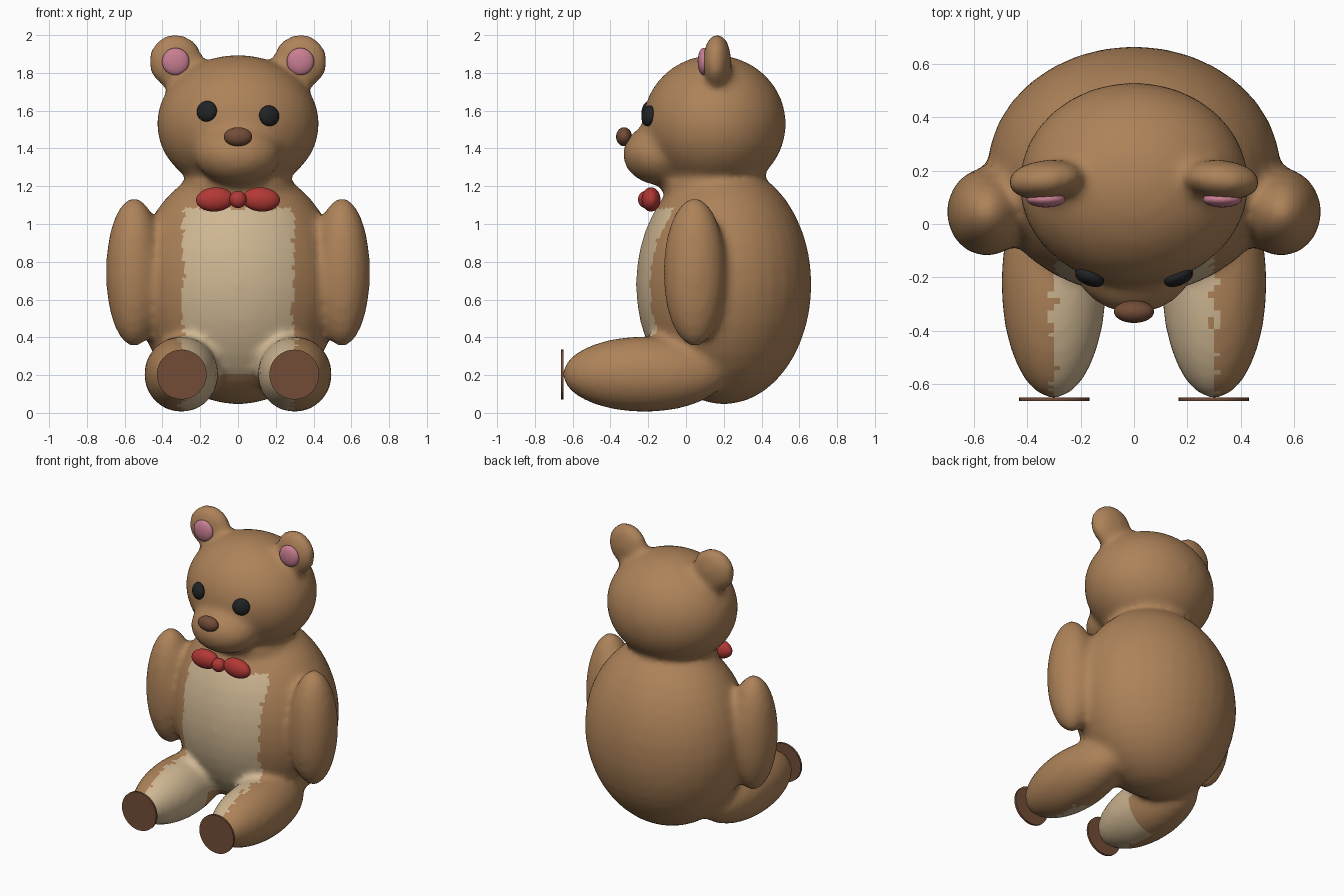
import bpy
import bmesh
import random
from math import radians
from mathutils import Matrix, Vector, Euler

random.seed(4)
cube = bpy.data.objects.get("Cube")
if cube:
    bpy.data.objects.remove(cube, do_unlink=True)


def material(name, rgb):
    m = bpy.data.materials.new(name)
    m.use_nodes = True
    m.diffuse_color = (*rgb, 1)
    bsdf = m.node_tree.nodes["Principled BSDF"]
    bsdf.inputs["Base Color"].default_value = (*rgb, 1)
    bsdf.inputs["Roughness"].default_value = 0.8
    return m


FUR = material("brown fur", (0.42, 0.225, 0.10))
CREAM = material("cream fur", (0.62, 0.47, 0.29))
PINK = material("ear pink", (0.58, 0.21, 0.29))
BLACK = material("eye black", (0.015, 0.016, 0.018))
DARK = material("dark brown", (0.17, 0.073, 0.038))
RED = material("bow red", (0.44, 0.04, 0.035))


def add_ellipsoid(bm, centre, radii, turn=(0, 0, 0)):
    mat = Matrix.LocRotScale(Vector(centre), Euler(turn), Vector(radii))
    bmesh.ops.create_uvsphere(bm, u_segments=32, v_segments=20, radius=1, matrix=mat)


def finish(name, bm, mat):
    me = bpy.data.meshes.new(name)
    bm.to_mesh(me)
    bm.free()
    me.materials.append(mat)
    ob = bpy.data.objects.new(name, me)
    bpy.context.collection.objects.link(ob)
    return ob


def ellipsoid(name, centre, radii, mat, turn=(0, 0, 0)):
    bm = bmesh.new()
    add_ellipsoid(bm, centre, radii, turn)
    ob = finish(name, bm, mat)
    ob.data.shade_smooth()
    return ob


# Plush body: overlapping ellipsoids fused into one soft skin
bm = bmesh.new()
add_ellipsoid(bm, (0, 0.2, 0.68), (0.55, 0.465, 0.635))         # torso
add_ellipsoid(bm, (0, 0.14, 1.2), (0.29, 0.27, 0.15))           # neck
add_ellipsoid(bm, (0, 0.15, 1.53), (0.43, 0.38, 0.365))         # head
add_ellipsoid(bm, (0, -0.13, 1.37), (0.23, 0.205, 0.165))       # snout
for s in (-1, 1):
    add_ellipsoid(bm, (s * 0.33, 0.165, 1.86), (0.145, 0.075, 0.147), (0, 0, -s * 0.1))
    add_ellipsoid(bm, (s * 0.55, 0.045, 0.745), (0.15, 0.165, 0.395))
    add_ellipsoid(bm, (s * 0.3, -0.22, 0.205), (0.197, 0.435, 0.2))
body = finish("plush_body", bm, FUR)

remesh = body.modifiers.new("fuse", 'REMESH')
remesh.mode = 'VOXEL'
remesh.voxel_size = 0.024
soften = body.modifiers.new("soften", 'SMOOTH')
soften.factor = 0.5
soften.iterations = 8

graph = bpy.context.evaluated_depsgraph_get()
skin = bpy.data.meshes.new_from_object(body.evaluated_get(graph))
body.modifiers.clear()
body.data = skin
skin.materials.clear()
skin.materials.append(FUR)
skin.materials.append(CREAM)


# Cream belly and inner legs, with a ragged fur edge
def is_cream(c):
    if abs(c.x) > 0.3 + random.uniform(-0.02, 0.02) or c.z > 1.08:
        return False
    if c.z > 0.2 and abs(c.x) < 0.3:
        return c.y < -0.11 + 0.4 * max(0, c.z - 0.8)
    return c.y < -0.18


for face in skin.polygons:
    face.material_index = 1 if is_cream(face.center) else 0
skin.shade_smooth()

# Paired details
for s, side in ((-1, "right"), (1, "left")):
    ellipsoid(side + "_inner_ear", (s * 0.33, 0.092, 1.86), (0.072, 0.03, 0.072), PINK)
    ellipsoid(side + "_eye", (s * 0.165, -0.2, 1.585 - s * 0.012),
              (0.056, 0.03, 0.055), BLACK, (-0.15, 0, s * 0.4))
    ellipsoid(side + "_bow_loop", (s * 0.122, -0.185, 1.13),
              (0.1, 0.05, 0.064), RED, (0, s * 0.06, 0))
    # Flat sole disc in front of the foot
    bm = bmesh.new()
    place = Matrix.Translation((s * 0.298, -0.655, 0.203)) @ Matrix.Rotation(radians(90), 4, 'X')
    bmesh.ops.create_cone(bm, cap_ends=True, segments=32, radius1=0.132,
                          radius2=0.132, depth=0.014, matrix=place)
    finish(side + "_foot_pad", bm, DARK)

ellipsoid("nose", (0, -0.328, 1.462), (0.075, 0.042, 0.05), DARK)
ellipsoid("bow_knot", (0, -0.212, 1.13), (0.045, 0.042, 0.046), RED)
